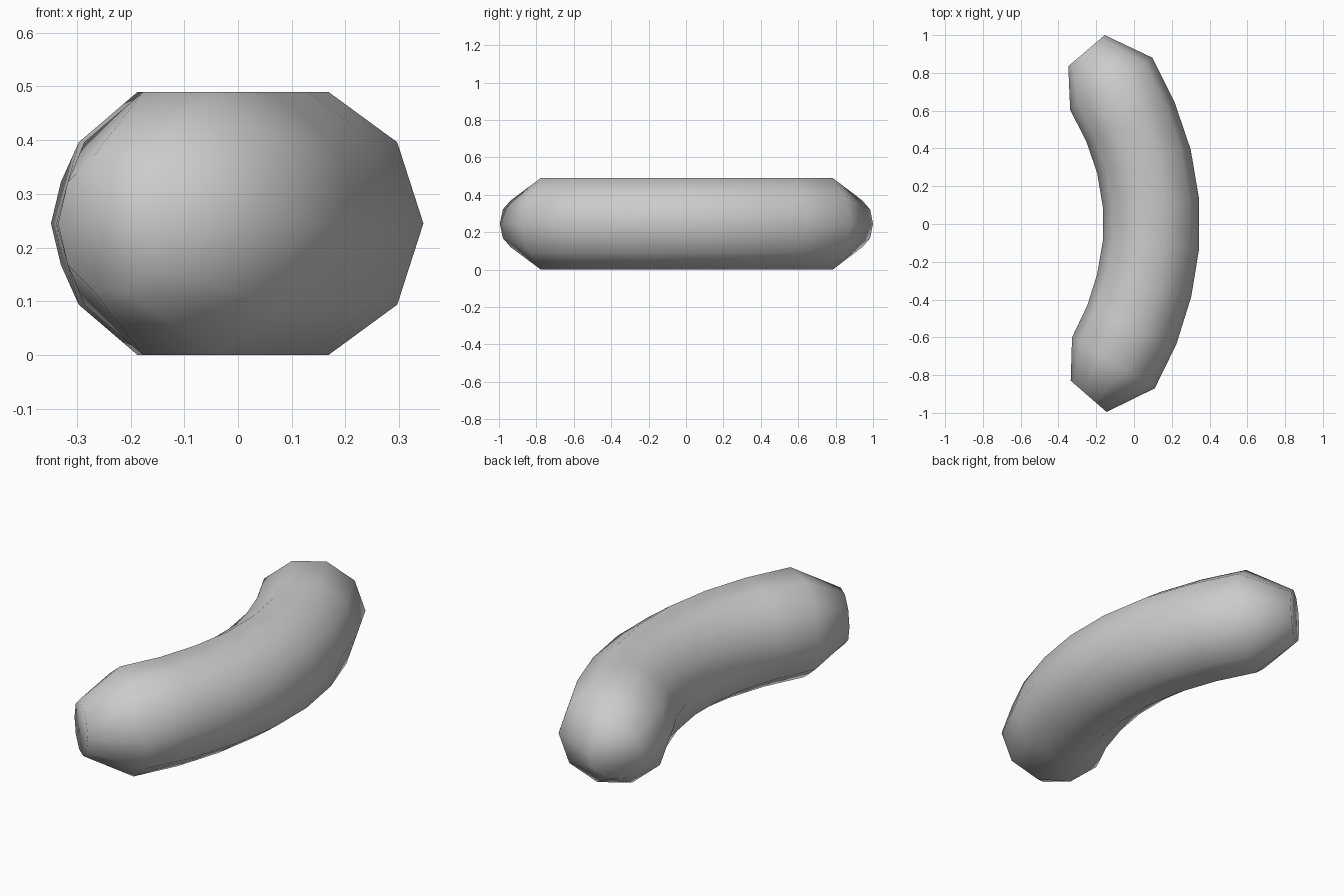
import bpy, bmesh, math

if "Cube" in bpy.data.objects:
    bpy.data.objects.remove(bpy.data.objects["Cube"])

SIDES = 10
MID_Z = 0.245

# Each ring: outer (x, y), inner (x, y), half-thickness used for its height
rings = [
    ((-0.145, -0.995), (-0.335, -0.83), 0.131),
    ((0.11, -0.87), (-0.328, -0.60), 0.257),
    ((0.225, -0.635), (-0.247, -0.43), 0.257),
    ((0.303, -0.385), (-0.195, -0.265), 0.257),
    ((0.345, -0.13), (-0.165, -0.09), 0.257),
    ((0.345, 0.13), (-0.165, 0.09), 0.257),
    ((0.30, 0.395), (-0.195, 0.27), 0.257),
    ((0.215, 0.645), (-0.252, 0.435), 0.257),
    ((0.098, 0.88), (-0.338, 0.605), 0.257),
    ((-0.155, 1.0), (-0.348, 0.835), 0.131),
]


def add_ring(bm, outer, inner, half_height):
    cx, cy = (outer[0] + inner[0]) / 2, (outer[1] + inner[1]) / 2
    ux, uy = outer[0] - cx, outer[1] - cy
    ring = []
    for i in range(SIDES):
        a = 2 * math.pi * i / SIDES
        c, s = math.cos(a), math.sin(a)
        ring.append(bm.verts.new((cx + ux * c, cy + uy * c, MID_Z + half_height * s)))
    return ring


# Curved tube, lofted ring to ring, with tapered flat ends
bm = bmesh.new()
loops = [add_ring(bm, *r) for r in rings]
for a, b in zip(loops, loops[1:]):
    for i in range(SIDES):
        j = (i + 1) % SIDES
        bm.faces.new((a[i], a[j], b[j], b[i]))
for end in (loops[0], loops[-1]):
    bm.faces.new(end)
bmesh.ops.recalc_face_normals(bm, faces=bm.faces)
for f in bm.faces:
    f.smooth = True

mesh = bpy.data.meshes.new("curved_sausage")
bm.to_mesh(mesh)
bm.free()
bpy.context.collection.objects.link(bpy.data.objects.new("curved_sausage", mesh))
